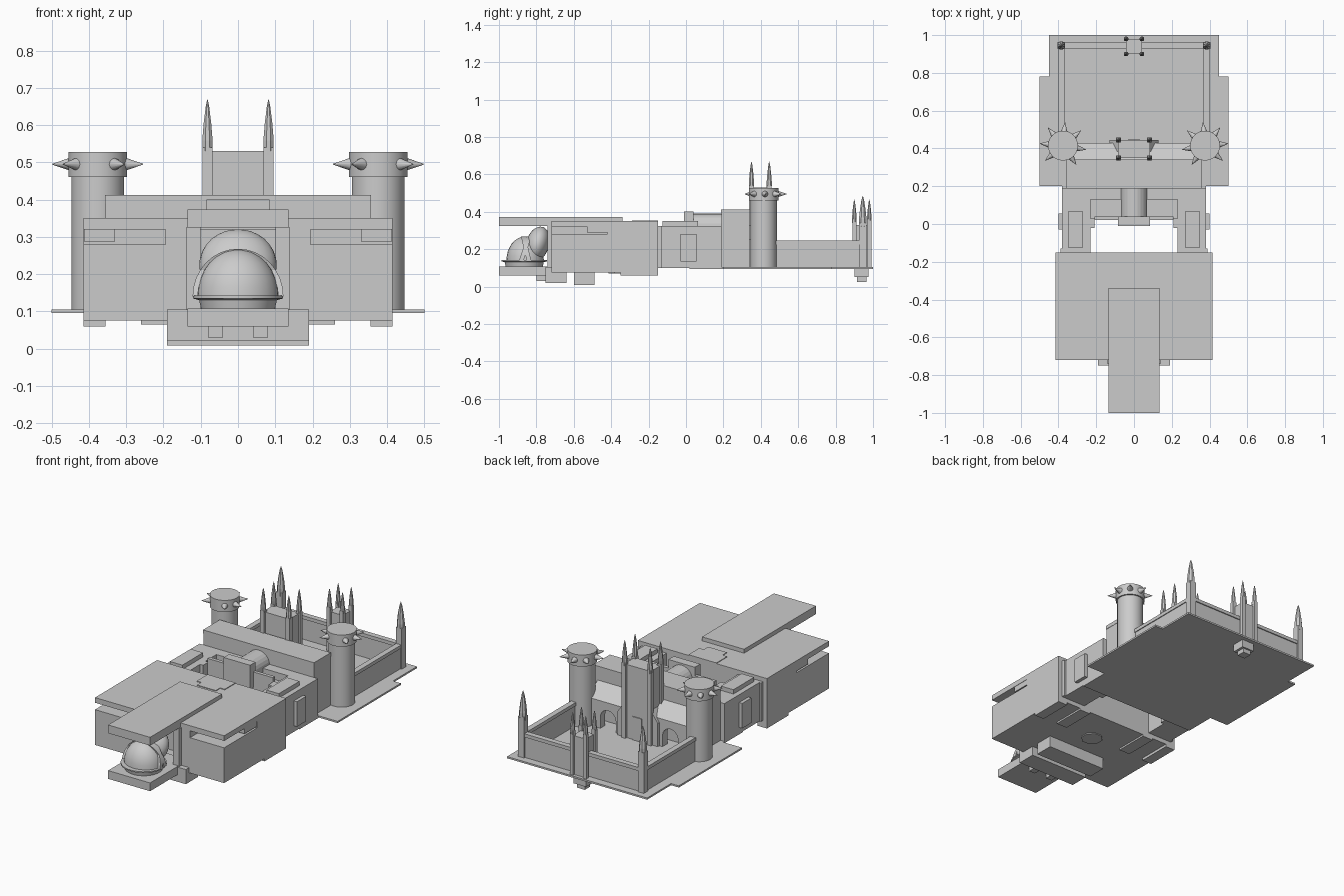
import bpy, bmesh, math
from mathutils import Matrix, Vector

cube = bpy.data.objects.get("Cube")
if cube:
    bpy.data.objects.remove(cube, do_unlink=True)

stone = bpy.data.materials.new("grey stone")
stone.use_nodes = True
stone.diffuse_color = (0.6, 0.6, 0.6, 1)
stone.node_tree.nodes["Principled BSDF"].inputs["Base Color"].default_value = (0.6, 0.6, 0.6, 1)


def finish(name, bm, smooth=False):
    bmesh.ops.recalc_face_normals(bm, faces=bm.faces)
    mesh = bpy.data.meshes.new(name)
    bm.to_mesh(mesh)
    bm.free()
    mesh.materials.append(stone)
    ob = bpy.data.objects.new(name, mesh)
    bpy.context.collection.objects.link(ob)
    if smooth:
        bpy.ops.object.select_all(action="DESELECT")
        ob.select_set(True)
        bpy.context.view_layer.objects.active = ob
        bpy.ops.object.shade_smooth_by_angle(angle=math.radians(40))
    return ob


def box(name, x, y, z):
    """Box from (min, max) pairs."""
    bm = bmesh.new()
    mid = Vector([(a + b) / 2 for a, b in (x, y, z)])
    size = [b - a for a, b in (x, y, z)]
    bmesh.ops.create_cube(bm, size=1, matrix=Matrix.Translation(mid) @ Matrix.Diagonal((*size, 1)))
    return finish(name, bm)


def pair(name, x, y, z):
    """The same box on the left and on the right."""
    box("left_" + name, x, y, z)
    box("right_" + name, (-x[1], -x[0]), y, z)


def prism(name, points, axis, start, end):
    """Outline extruded along x (points are y, z) or along y (points are x, z)."""
    bm = bmesh.new()
    put = (lambda a, b: (start, a, b)) if axis == "x" else (lambda a, b: (a, start, b))
    face = bm.faces.new([bm.verts.new(put(*p)) for p in points])
    out = bmesh.ops.extrude_face_region(bm, geom=[face])
    move = Vector((end - start, 0, 0)) if axis == "x" else Vector((0, end - start, 0))
    bmesh.ops.translate(bm, vec=move, verts=[v for v in out["geom"] if isinstance(v, bmesh.types.BMVert)])
    return finish(name, bm)


def lathe(name, x, y, profile, sides, smooth=False):
    """Stack of (radius, z) rings around a vertical axis."""
    bm = bmesh.new()
    rings = [[bm.verts.new((x + r * math.cos(math.tau * (i + 0.5) / sides),
                            y + r * math.sin(math.tau * (i + 0.5) / sides), z))
              for i in range(sides)] for r, z in profile]
    for low, high in zip(rings, rings[1:]):
        for i in range(sides):
            j = (i + 1) % sides
            bm.faces.new((low[i], low[j], high[j], high[i]))
    bm.faces.new(rings[0])
    bm.faces.new(rings[-1])
    return finish(name, bm, smooth)


def pinnacle(name, x, y, low, neck, tip, r):
    """Square shaft with a collar and a pointed spire."""
    box(name + "_shaft", (x - r, x + r), (y - r, y + r), (low, neck))
    rise = tip - neck
    lathe(name + "_spire", x, y, [(r * 1.1, neck - 0.02), (r * 1.15, neck + rise * 0.15),
          (r * 0.85, neck + rise * 0.5), (r * 0.4, neck + rise * 0.85), (0.0008, tip)], 8)


def ball(name, centre, radii, half=False, tilt=0):
    bm = bmesh.new()
    bmesh.ops.create_uvsphere(bm, u_segments=24, v_segments=16, radius=1)
    if half:
        bmesh.ops.bisect_plane(bm, geom=bm.verts[:] + bm.edges[:] + bm.faces[:],
                               plane_co=(0, 0, 0), plane_no=(0, 0, -1), clear_outer=True)
    bm.transform(Matrix.Translation(centre) @ Matrix.Rotation(tilt, 4, "X") @ Matrix.Diagonal((*radii, 1)))
    return finish(name, bm, True)


# Front hall: solid body, niche sides, roof slab and open slots under it
box("hall_body", (-0.415, 0.415), (-0.55, -0.15), (0.075, 0.28))
pair("hall_front_block", (0.14, 0.415), (-0.72, -0.55), (0.075, 0.28))
box("hall_upper_body", (-0.415, 0.415), (-0.42, -0.15), (0.28, 0.32))
box("hall_upper_core", (-0.195, 0.195), (-0.55, -0.42), (0.28, 0.32))
pair("hall_upper_cheek", (0.14, 0.195), (-0.72, -0.55), (0.28, 0.32))
pair("slot_block", (0.33, 0.413), (-0.53, -0.42), (0.288, 0.32))
box("hall_roof", (-0.415, 0.415), (-0.72, -0.15), (0.32, 0.35))
box("roof_panel", (-0.09, 0.09), (-0.25, -0.15), (0.35, 0.354))
box("roof_panel_tip", (-0.06, 0.06), (-0.29, -0.25), (0.35, 0.354))
pair("underside_outer_tab", (0.355, 0.415), (-0.35, -0.15), (0.06, 0.078))
pair("underside_inner_tab", (0.19, 0.26), (-0.35, -0.15), (0.065, 0.078))
lathe("underside_plate", 0, -0.36, [(0.06, 0.07), (0.06, 0.08)], 8)

# Canopy, shelf and supports around the front dome
box("canopy", (-0.135, 0.135), (-1, -0.34), (0.325, 0.373))
box("canopy_step", (-0.125, 0.125), (-0.72, -0.42), (0.35, 0.36))
box("shelf", (-0.135, 0.135), (-1, -0.7), (0.06, 0.108))
box("shelf_support", (-0.19, 0.19), (-0.75, -0.64), (0.02, 0.105))
box("rear_support", (-0.19, 0.19), (-0.6, -0.49), (0.008, 0.08))
pair("shelf_bracket", (0.04, 0.08), (-0.8, -0.75), (0.03, 0.06))
lathe("dome_brim", 0, -0.865, [(0.1, 0.108), (0.105, 0.13), (0.122, 0.135), (0.122, 0.142)], 28, True)
ball("dome", (0, -0.86, 0.14), (0.11, 0.1, 0.128), True)
ball("dome_hood", (0, -0.795, 0.225), (0.104, 0.062, 0.098), False, -0.3)
pair("niche_pier", (0.1, 0.14), (-0.74, -0.6), (0.105, 0.325))

# Arched bands over the dome
for label, shift, tilt in (("front", -0.88, 0.35), ("rear", -0.84, -0.25)):
    bm = bmesh.new()
    loops = []
    for i in range(17):
        a = math.pi * i / 16
        ring = []
        for r, d in ((0.108, -0.012), (0.122, -0.012), (0.122, 0.012), (0.108, 0.012)):
            z = r * math.sin(a)
            ring.append(bm.verts.new((r * math.cos(a), shift + d + z * math.sin(tilt), 0.14 + z * 1.05)))
        loops.append(ring)
    for p, q in zip(loops, loops[1:]):
        for k in range(4):
            bm.faces.new((p[k], p[(k + 1) % 4], q[(k + 1) % 4], q[k]))
    bm.faces.new(loops[0])
    bm.faces.new(loops[-1])
    finish(label + "_dome_band", bm, True)

# Wings on both sides of the open court
pair("wing", (0.23, 0.38), (-0.15, 0.13), (0.1, 0.325))
pair("wing_roof_panel", (0.27, 0.35), (-0.125, 0.065), (0.325, 0.35))
pair("wing_outer_window", (0.38, 0.4), (-0.03, 0.055), (0.135, 0.28))
pair("wing_pilaster", (0.38, 0.39), (-0.15, -0.13), (0.1, 0.325))
pair("wing_inner_wall", (0.21, 0.23), (-0.02, 0.03), (0.1, 0.325))
for side in (-1, 1):
    prism("wing_corner_" + ("left" if side > 0 else "right"),
          [(0, 0.1), (side * 0.38, 0.1), (side * 0.38, 0.325), (0, 0.325)], "y", 0.13, 0.19)

# Link between the court and the cross block, with a barrel roof
box("link_body", (-0.23, 0.23), (0.03, 0.19), (0.1, 0.28))
box("link_parapet", (-0.21, 0.21), (0.02, 0.04), (0.1, 0.35))
box("link_gate", (-0.085, 0.085), (-0.01, 0.04), (0.26, 0.4))
arch = [(0.07 * math.cos(math.pi * i / 12), 0.32 + 0.07 * math.sin(math.pi * i / 12)) for i in range(13)]
prism("barrel_roof", [(0.07, 0.26)] + arch + [(-0.07, 0.26)], "y", 0, 0.2)

# Cross block with a lip, sloped rear roof and arched rear wall
box("cross_block", (-0.355, 0.355), (0.19, 0.34), (0.1, 0.39))
box("cross_block_lip", (-0.357, 0.357), (0.188, 0.342), (0.39, 0.412))
prism("rear_slope", [(0.34, 0.25), (0.43, 0.25), (0.43, 0.265), (0.34, 0.33)], "x", -0.33, 0.33)
for side in (-1, 1):
    opening = [(side * (0.2 + 0.05 * math.cos(math.pi * i / 10)), 0.17 + 0.05 * math.sin(math.pi * i / 10))
               for i in range(11)]
    outline = [(side * 0.33, 0.1), (side * 0.25, 0.1)] + opening + [
        (side * 0.15, 0.1), (side * 0.08, 0.1), (side * 0.08, 0.25), (side * 0.33, 0.25)]
    prism("rear_arcade_" + ("left" if side > 0 else "right"), outline, "y", 0.385, 0.43)

# Thin base plate
box("base_wide", (-0.5, 0.5), (0.2, 0.78), (0.095, 0.105))
box("base_rear", (-0.45, 0.45), (0.78, 1), (0.095, 0.105))
box("base_link", (-0.38, 0.38), (0.02, 0.2), (0.095, 0.105))
pair("court_slab", (0.215, 0.265), (0.685, 0.735), (0.105, 0.112))

# Central keep with buttresses and four pinnacles
box("keep", (-0.085, 0.085), (0.35, 0.445), (0.1, 0.53))
box("keep_door_plate", (-0.03, 0.03), (0.445, 0.45), (0.105, 0.24))
for side in (-1, 1):
    prism("buttress_" + ("left" if side > 0 else "right"),
          [(side * 0.08, 0.1), (side * 0.13, 0.1), (side * 0.13, 0.24), (side * 0.08, 0.31)], "y", 0.385, 0.445)
for x in (-0.082, 0.082):
    for y in (0.35, 0.445):
        pinnacle("keep_pinnacle", x, y, 0.1, 0.54, 0.668, 0.013)

# Round towers ringed with spikes
for side, label in ((1, "left"), (-1, "right")):
    cx, cy = side * 0.376, 0.415
    lathe(label + "_tower", cx, cy, [(0.071, 0.1), (0.071, 0.46), (0.079, 0.46), (0.079, 0.528)], 32, True)
    for deg in (95, 50, 5, -40, -125, -170, 140):
        a = math.radians(deg)
        way = Vector((side * math.cos(a), math.sin(a), 0))
        bm = bmesh.new()
        bmesh.ops.create_cone(bm, cap_ends=True, segments=12, radius1=0.018, radius2=0.001, depth=0.05)
        bm.transform(Matrix.Translation(Vector((cx, cy, 0.495)) + way * 0.098)
                     @ way.to_track_quat("Z", "Y").to_matrix().to_4x4())
        finish(label + "_tower_spike", bm, True)

# Rear court walls with rounded caps and corner pinnacles
pair("court_side_wall", (0.375, 0.395), (0.42, 0.945), (0.1, 0.225))
pair("court_side_cap", (0.368, 0.4), (0.42, 0.945), (0.225, 0.245))
box("court_rear_wall", (-0.385, 0.385), (0.935, 0.955), (0.1, 0.225))
box("court_rear_cap", (-0.385, 0.385), (0.929, 0.961), (0.225, 0.245))
for x in (-0.385, 0.385):
    pinnacle("corner_pinnacle", x, 0.945, 0.1, 0.34, 0.485, 0.019)

# Rear gate tower, its four pinnacles and the footing below
box("gate_tower", (-0.042, 0.042), (0.902, 0.98), (0.1, 0.33))
box("gate_footing", (-0.04, 0.04), (0.9, 0.975), (0.05, 0.1))
box("gate_footing_tip", (-0.025, 0.025), (0.915, 0.965), (0.025, 0.05))
for x in (-0.042, 0.042):
    for y in (0.9, 0.98):
        pinnacle("gate_pinnacle", x, y, 0.1, 0.36, 0.465, 0.011)
